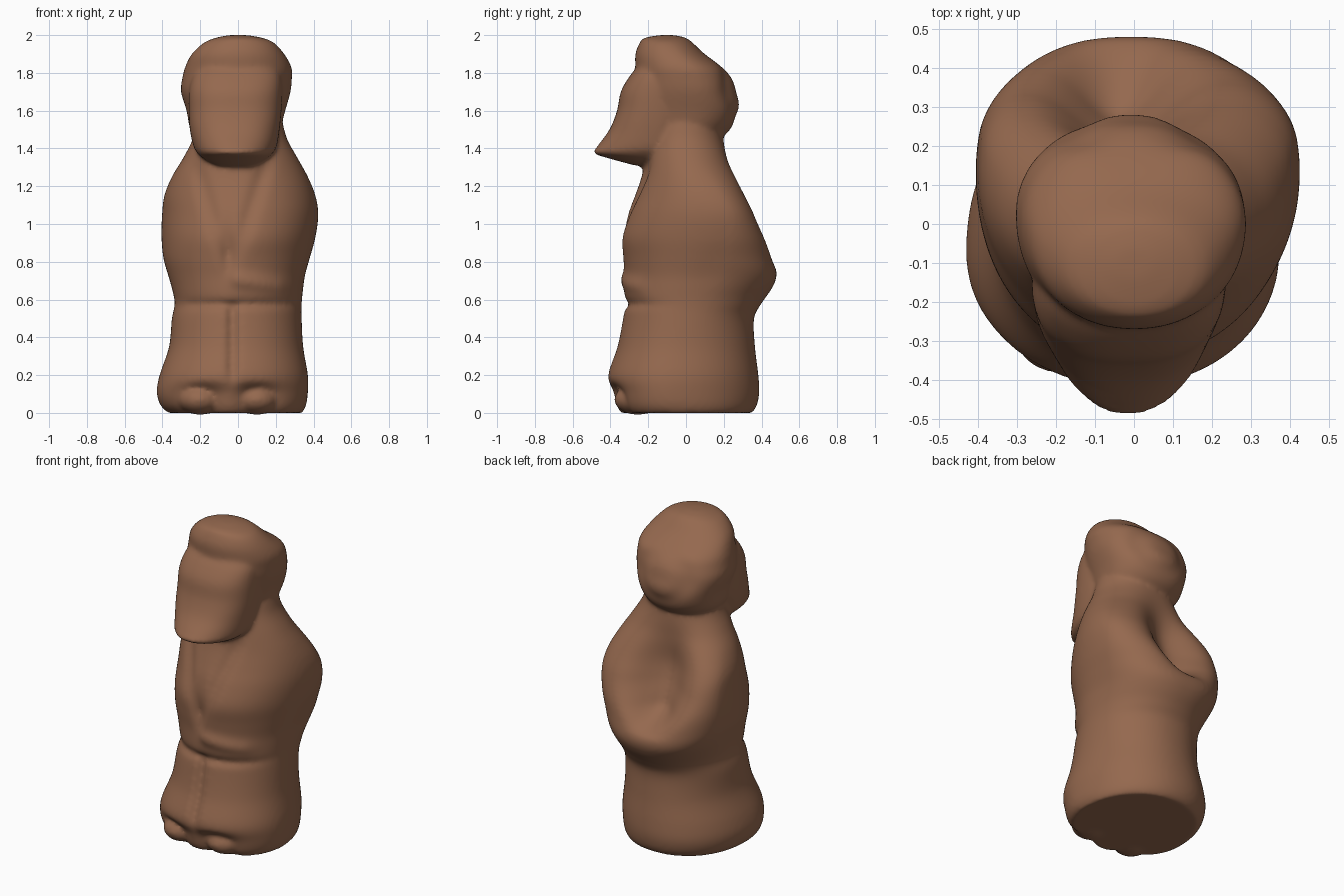
import bpy, bmesh, math
from mathutils import Matrix, Vector

if "Cube" in bpy.data.objects:
    bpy.data.objects.remove(bpy.data.objects["Cube"])

clay = bpy.data.materials.new("brown clay")
clay.diffuse_color = (0.30, 0.14, 0.077, 1)
clay.use_nodes = True
clay.node_tree.nodes["Principled BSDF"].inputs["Base Color"].default_value = clay.diffuse_color
SIDES, STEPS = 120, 6


def bump(v, centre, width):
    return math.exp(-((v - centre) / width) ** 2)


def step(v, a, b):
    t = min(1, max(0, (v - a) / (b - a)))
    return t * t * (3 - 2 * t)


def spline(p0, p1, p2, p3, t):
    return [0.5 * (2 * b + (c - a) * t + (2 * a - 5 * b + 4 * c - d) * t * t
            + (3 * b - a - 3 * c + d) * t ** 3) for a, b, c, d in zip(p0, p1, p2, p3)]


def loft(name, rows, power, carve=None):
    """Skin uneven ovals: z, left, right, front, back, widest y."""
    rings = []
    for i in range(len(rows) - 1):
        quad = [rows[max(0, min(len(rows) - 1, i + k))] for k in (-1, 0, 1, 2)]
        rings += [spline(*quad, j / STEPS) for j in range(STEPS)]
    rings.append(rows[-1])
    bm = bmesh.new()
    loops = []
    for z, xl, xr, yf, yb, cy in rings:
        cx = (xl + xr) / 2
        loop = []
        for k in range(SIDES):
            a = 2 * math.pi * k / SIDES
            c, s = math.cos(a), math.sin(a)
            n = power(z, s)
            x = cx + (xr - xl) / 2 * math.copysign(abs(c) ** (2 / n), c)
            y = cy + (yb - cy if s > 0 else cy - yf) * math.copysign(abs(s) ** (2 / n), s)
            p = Vector((x, y, z))
            loop.append(bm.verts.new(carve(p, s) if carve else p))
        loops.append(loop)
    for a, b in zip(loops, loops[1:]):
        for k in range(SIDES):
            n = (k + 1) % SIDES
            bm.faces.new((a[k], a[n], b[n], b[k]))
    bm.faces.new(loops[0][::-1])
    bm.faces.new(loops[-1])
    return add(name, bm)


def add(name, bm):
    me = bpy.data.meshes.new(name)
    bm.to_mesh(me)
    bm.free()
    ob = bpy.data.objects.new(name, me)
    bpy.context.collection.objects.link(ob)
    me.materials.append(clay)
    return ob


def blob(name, loc, size):
    bm = bmesh.new()
    m = Matrix.Translation(loc) @ Matrix.Diagonal((*size, 1))
    bmesh.ops.create_uvsphere(bm, u_segments=32, v_segments=20, radius=1, matrix=m)
    return add(name, bm)


def carve_robe(p, s):
    x, y, z = p
    if s > 0:
        # hollow of the cowl hanging down the back
        w = 0.10 + 0.08 * step(z, 0.8, 1.05)
        depth = 0.18 * step(z, 0.76, 0.92) * (1 - 0.95 * step(z, 1.02, 1.5))
        y -= depth * bump(x, -0.04, w) * s
    else:
        f = -s
        # skirt seam, belt crease, chest fold and sleeve edges
        y += f * 0.035 * bump(x, -0.03, 0.025) * step(z, 0.1, 0.25) * (1 - step(z, 0.54, 0.6))
        y += f * 0.025 * bump(z, 0.575, 0.022)
        y += f * 0.035 * bump(x, -0.05, 0.035) * bump(z, 0.88, 0.14)
        edge = abs(x + 0.04) - (z - 0.75) * 0.33
        y += f * 0.02 * bump(edge, 0, 0.04) * step(z, 0.75, 0.95) * (1 - step(z, 1.25, 1.4))
        # folded hands over the belly
        span = step(x, -0.08, 0.0) * (1 - step(x, 0.22, 0.3))
        y -= f * 0.022 * span * bump(z, 0.69 - 0.15 * (x - 0.1), 0.04)
        # hem arched above the feet
        for fx in (-0.2, 0.1):
            y += f * 0.06 * bump(x, fx, 0.1) * (1 - step(z, 0.09, 0.18))
    return Vector((x, y, z))


def robe_power(z, s):
    # squarer across the back of the shoulders
    return 2.1 + (0.55 * min(1, s * 4) * step(z, 0.6, 0.8) * (1 - step(z, 1.1, 1.35)) if s > 0 else 0)


# Robe with shoulders and neck
robe = loft("robe", [
    (0.00, -.37, .34, -.36, .35, -.04), (0.04, -.41, .36, -.38, .375, -.06),
    (0.11, -.43, .37, -.395, .388, -.07), (0.20, -.415, .37, -.415, .383, -.06),
    (0.35, -.365, .345, -.365, .365, -.03), (0.50, -.35, .337, -.335, .36, 0),
    (0.58, -.335, .337, -.325, .40, .02), (0.66, -.35, .345, -.325, .455, .04),
    (0.73, -.37, .355, -.325, .48, .06), (0.82, -.395, .38, -.335, .465, .09),
    (0.93, -.405, .41, -.345, .44, .13), (1.05, -.402, .425, -.31, .395, .14),
    (1.15, -.39, .41, -.27, .345, .11), (1.25, -.35, .37, -.235, .30, .06),
    (1.35, -.29, .315, -.215, .25, .02), (1.45, -.24, .26, -.20, .21, 0),
    (1.55, -.22, .23, -.18, .19, 0), (1.62, -.18, .18, -.15, .15, 0)], robe_power, carve_robe)


def carve_hood(p, s):
    x, y, z = p
    # shallow ring pressed into the back of the hood
    if s > 0.2:
        r = math.hypot(x / 0.16, (z - 1.70) / 0.13)
        y -= 0.015 * bump(r, 1, 0.35)
    return Vector((x, y, z))


hood = loft("hood", [
    (1.43, -.18, .16, -.2, .15, 0), (1.50, -.25, .22, -.25, .235, .02),
    (1.60, -.272, .25, -.28, .285, .04), (1.70, -.302, .278, -.28, .265, .03),
    (1.77, -.295, .285, -.27, .245, .01), (1.83, -.28, .283, -.268, .205, -.01),
    (1.90, -.245, .245, -.268, .10, -.06), (1.96, -.18, .19, -.245, .035, -.1),
    (1.985, -.12, .13, -.22, .0, -.1), (2.0, -.05, .05, -.14, -.06, -.1)],
    lambda z, s: 2.1, carve_hood)

# Flat face ending in a rounded jutting beard
beard = loft("beard", [
    (1.31, -.11, .09, -.27, -.1, -.2), (1.345, -.18, .15, -.40, -.05, -.2),
    (1.375, -.215, .185, -.487, 0, -.2), (1.41, -.235, .205, -.47, 0, -.18),
    (1.50, -.255, .22, -.405, 0, -.16), (1.60, -.26, .23, -.365, 0, -.15),
    (1.70, -.26, .235, -.345, 0, -.14), (1.78, -.24, .23, -.30, 0, -.13),
    (1.84, -.20, .20, -.25, 0, -.12)], lambda z, s: 2.05 + 0.4 * step(z, 1.38, 1.55))

# Feet
parts = [robe, hood, beard]
for fx in (-0.2, 0.1):
    parts.append(blob("foot", (fx, -.255, .07), (.115, .125, .08)))

# Fuse the parts into one softly modelled clay surface
bpy.context.view_layer.objects.active = robe
for ob in parts:
    ob.select_set(True)
bpy.ops.object.join()
robe.name = "robed_figure"
rm = robe.modifiers.new("fuse", 'REMESH')
rm.mode = 'VOXEL'
rm.voxel_size = 0.013
rm.use_smooth_shade = True
sm = robe.modifiers.new("soften", 'SMOOTH')
sm.factor = 0.5
sm.iterations = 8
